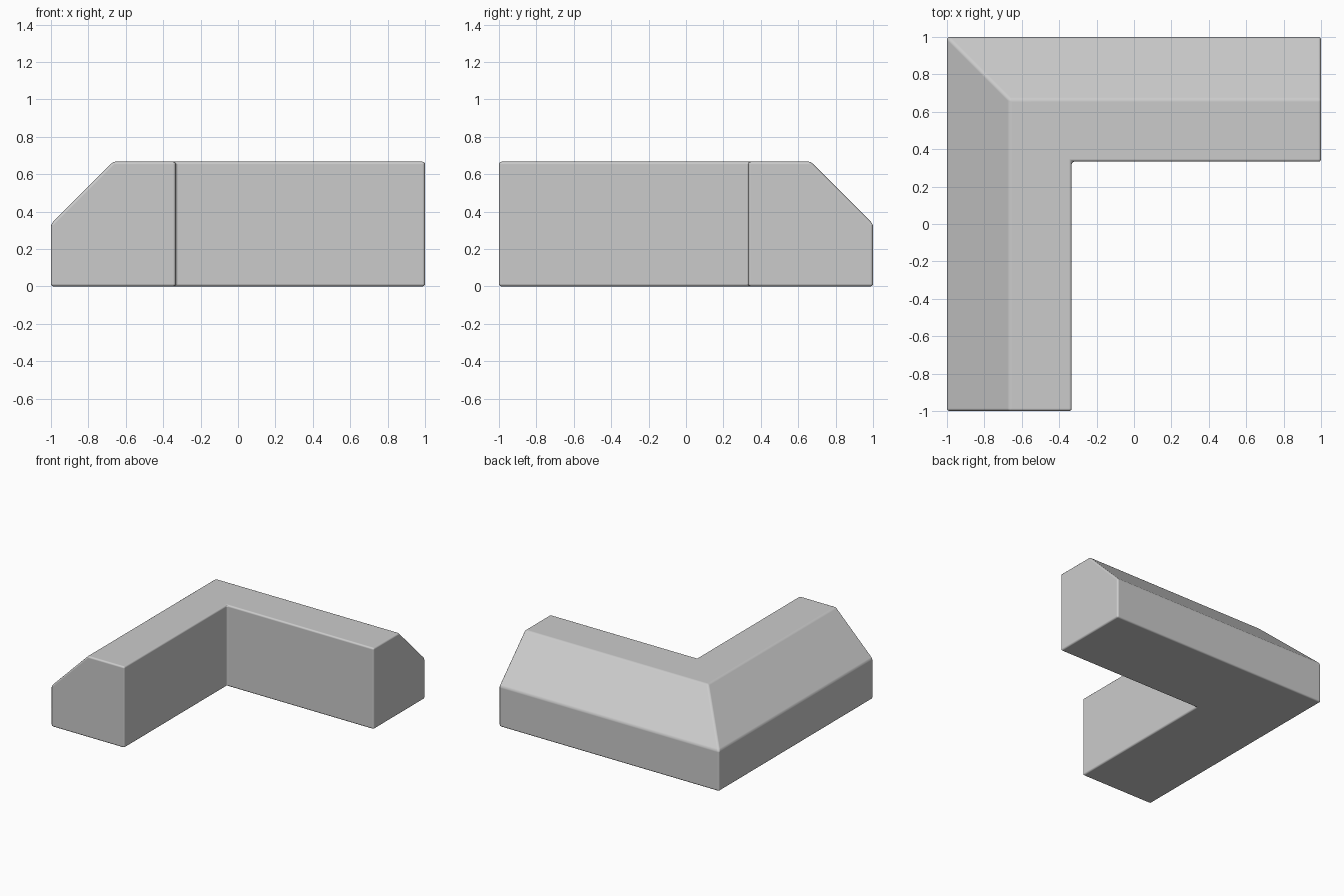
import bpy, bmesh
from math import radians

if "Cube" in bpy.data.objects:
    bpy.data.objects.remove(bpy.data.objects["Cube"])

# Cross-section: (inset from the outer face, height)
T = 2 / 3
profile = [(0, 0), (0, T / 2), (T / 2, T), (T, T), (T, 0)]

# Sweep the section around the mitred corner
bm = bmesh.new()
rings = [[bm.verts.new(p) for p in ring] for ring in (
    [(-1 + o, -1, z) for o, z in profile],
    [(-1 + o, 1 - o, z) for o, z in profile],
    [(1, 1 - o, z) for o, z in profile])]
n = len(profile)
for a, b in zip(rings, rings[1:]):
    for i in range(n):
        j = (i + 1) % n
        bm.faces.new((a[i], a[j], b[j], b[i]))

# End caps
bm.faces.new(rings[0])
bm.faces.new(rings[2])
bmesh.ops.recalc_face_normals(bm, faces=bm.faces)

# Merge the flat top and bottom into single L-shaped faces
bmesh.ops.dissolve_limit(bm, angle_limit=radians(1), verts=bm.verts, edges=bm.edges)

mesh = bpy.data.meshes.new("corner_trim")
bm.to_mesh(mesh)
bm.free()
obj = bpy.data.objects.new("corner_trim", mesh)
bpy.context.collection.objects.link(obj)

# Small rounded edges
bevel = obj.modifiers.new("rounded_edges", 'BEVEL')
bevel.width = 0.014
bevel.segments = 3
bevel.limit_method = 'ANGLE'
bevel.angle_limit = radians(30)
bevel.harden_normals = True
for p in mesh.polygons:
    p.use_smooth = True
